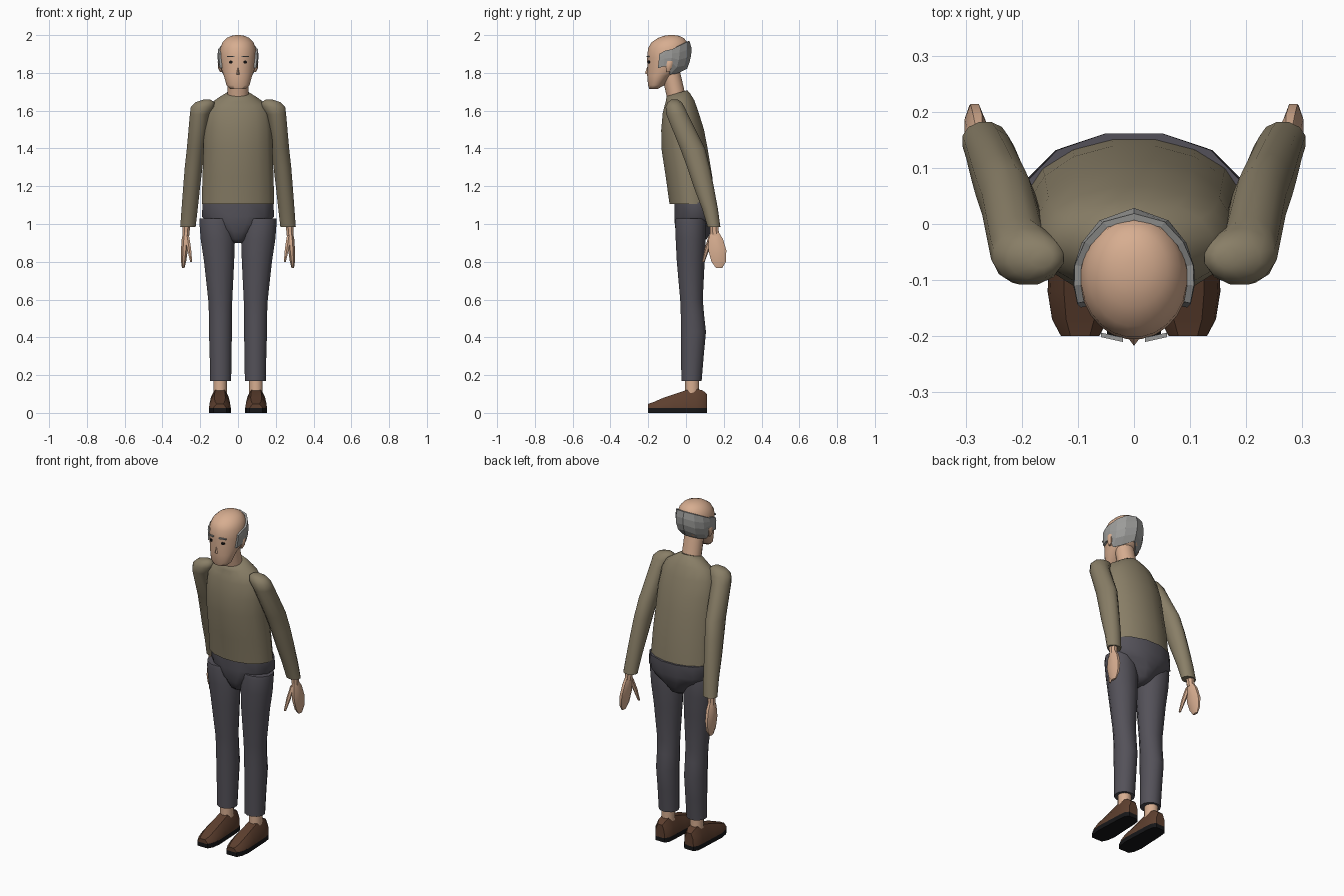
import bpy, bmesh
from math import sin, cos, radians, pi
from mathutils import Vector

if "Cube" in bpy.data.objects:
    bpy.data.objects.remove(bpy.data.objects["Cube"])


def material(name, rgb):
    m = bpy.data.materials.new(name)
    m.use_nodes = True
    m.diffuse_color = (*rgb, 1)
    m.node_tree.nodes["Principled BSDF"].inputs["Base Color"].default_value = (*rgb, 1)
    return m


SKIN = material("skin", (0.68, 0.42, 0.28))
KNIT = material("olive knit", (0.25, 0.21, 0.135))
CLOTH = material("grey trousers", (0.088, 0.083, 0.1))
LEATHER = material("brown leather", (0.11, 0.05, 0.028))
RUBBER = material("black sole", (0.008, 0.008, 0.009))
HAIR = material("grey hair", (0.33, 0.33, 0.32))
EYE = material("black eye", (0.006, 0.005, 0.005))


def skin(name, rings, mat, closed=True, smooth=40):
    """Bridge a list of equal point rings; closed rings also get end caps."""
    bm = bmesh.new()
    rows = [[bm.verts.new(p) for p in ring] for ring in rings]
    n = len(rows[0])
    for a, b in zip(rows, rows[1:]):
        for i in range(n if closed else n - 1):
            j = (i + 1) % n
            bm.faces.new((a[i], a[j], b[j], b[i]))
    if closed:
        bm.faces.new(rows[0][::-1])
        bm.faces.new(rows[-1])
    bmesh.ops.recalc_face_normals(bm, faces=bm.faces)
    mesh = bpy.data.meshes.new(name)
    bm.to_mesh(mesh)
    bm.free()
    mesh.materials.append(mat)
    ob = bpy.data.objects.new(name, mesh)
    bpy.context.collection.objects.link(ob)
    if smooth:
        bpy.ops.object.select_all(action='DESELECT')
        ob.select_set(True)
        bpy.context.view_layer.objects.active = ob
        bpy.ops.object.shade_smooth_by_angle(angle=radians(smooth))
    return ob


def oval(x, y, z, rx, ry, tilt=0, n=12):
    """Horizontal oval ring; tilt raises its back edge."""
    ring = []
    for i in range(n):
        a = 2 * pi * (i + 0.5) / n
        dy = ry * sin(a) * 1.03
        ring.append((x + rx * cos(a) * 1.03, y + dy, z + tilt * dy))
    return ring


def centred(name, rows, mat, n=12, tilts=None, **kw):
    tilts = tilts or {}
    return skin(name, [oval(0, y, z, rx, ry, tilts.get(z, 0), n)
                       for z, y, rx, ry in rows], mat, **kw)


def limb(name, s, rows, mat, n=12, **kw):
    return skin(name, [oval(s * x, y, z, rx, ry, 0, n)
                       for z, x, y, rx, ry in rows], mat, **kw)


# Torso, pelvis and neck
centred("sweater", [(1.105, .032, .19, .118), (1.25, .016, .186, .122), (1.4, -.008, .181, .121),
                    (1.5, -.018, .178, .112), (1.59, -.028, .165, .094), (1.64, -.035, .138, .078),
                    (1.67, -.042, .095, .064), (1.692, -.048, .06, .054)],
        KNIT, 16, {1.64: .2, 1.67: .3, 1.692: .3}, smooth=60)
centred("pelvis", [(1.115, .05, .188, .112), (1.04, .05, .192, .112), (1.0, .045, .155, .105),
                   (.96, .04, .09, .095), (.92, .035, .055, .075), (.9, .03, .03, .045)], CLOTH, smooth=60)
centred("neck", [(1.66, -.048, .055, .05), (1.72, -.062, .054, .05), (1.84, -.09, .054, .05)],
        SKIN, 16)

# Head
HEAD = [(1.715, -.172, .04, .022), (1.735, -.158, .06, .042), (1.785, -.138, .073, .066),
        (1.82, -.108, .086, .095), (1.88, -.097, .094, .106), (1.93, -.094, .092, .105),
        (1.962, -.087, .08, .093), (1.985, -.08, .058, .066), (1.996, -.077, .034, .04),
        (2.0, -.076, .012, .014)]
centred("head", HEAD, SKIN, 24, smooth=70)


def head_at(z):
    for a, b in zip(HEAD, HEAD[1:]):
        if a[0] <= z <= b[0]:
            return Vector(a).lerp(Vector(b), (z - a[0]) / (b[0] - a[0]))


# Horseshoe of faceted hair round the back of the skull
LOW = {0: 1.825, 35: 1.8, 60: 1.795, 80: 1.835, 97: 1.835, 112: 1.825}
TOP = {0: 1.968, 35: 1.962, 60: 1.945, 80: 1.925, 97: 1.918, 112: 1.9}
columns = []
for d in [-a for a in sorted(LOW, reverse=True) if a] + sorted(LOW):
    column = []
    for k in range(5):
        z = LOW[abs(d)] + (TOP[abs(d)] - LOW[abs(d)]) * k / 4
        _, y, rx, ry = head_at(z)
        column.append((sin(radians(d)) * (rx + .009), y + cos(radians(d)) * (ry + .012), z))
    columns.append(column)
hair = skin("hair", columns, HAIR, closed=False, smooth=0)
shell = hair.modifiers.new("thickness", 'SOLIDIFY')
shell.thickness = .012
shell.offset = 0

# Nose wedge
skin("nose", [[(-.013, -.2, 1.79), (.013, -.2, 1.79), (0, -.217, 1.797)],
              [(-.004, -.2, 1.83), (.004, -.2, 1.83), (0, -.206, 1.83)]], SKIN, smooth=0)


def plate(name, x, y, z, w, h, slope, mat, n):
    """Thin upright plate facing forward, turned back along the brow."""
    def ring(dy):
        out = []
        for i in range(n):
            a = 2 * pi * (i + .5) / n
            px = x + w * cos(a)
            out.append((px, y + dy + slope * (px - x), z + h * sin(a)))
        return out
    skin(name, [ring(-.004), ring(.004)], mat, smooth=0)


# Shoe stations from toe to heel: y, half width, height
SHOE = [(-.2, .034, .048), (-.17, .05, .058), (-.12, .058, .08), (-.06, .055, .1),
        (0, .052, .12), (.05, .05, .13), (.09, .045, .118), (.11, .03, .1)]

for s, side in ((1, "left"), (-1, "right")):
    # Face
    plate(side + "_eye", s * .038, -.196, 1.857, .011, .008, s * .3, EYE, 8)
    plate(side + "_eyebrow", s * .039, -.202, 1.887, .028, .005, s * .22, HAIR, 4)
    limb(side + "_ear", s, [(1.805, .09, -.095, .006, .008), (1.825, .096, -.092, .01, .016),
                            (1.86, .098, -.088, .01, .02), (1.872, .095, -.088, .006, .012)], SKIN, 8)

    # Arm, wrist and hand
    limb(side + "_sleeve", s, [(1.658, .165, -.06, .02, .018), (1.645, .175, -.06, .05, .037),
                               (1.62, .188, -.058, .062, .05), (1.58, .203, -.047, .052, .058),
                               (1.4, .223, .035, .048, .066), (1.3, .235, .066, .047, .06),
                               (1.2, .245, .093, .045, .054), (1.08, .256, .127, .043, .042),
                               (.985, .265, .148, .041, .034)], KNIT, smooth=60)
    limb(side + "_wrist", s, [(1.0, .273, .148, .022, .024), (.94, .276, .152, .019, .024)], SKIN, 8)
    limb(side + "_hand", s, [(.96, .276, .15, .015, .022), (.92, .279, .158, .02, .04),
                             (.86, .284, .166, .019, .05), (.8, .288, .173, .014, .04),
                             (.768, .29, .175, .007, .018)], SKIN, 8, smooth=50)
    limb(side + "_thumb", s, [(.94, .27, .135, .012, .014), (.87, .259, .112, .012, .013),
                              (.8, .248, .092, .006, .007)], SKIN, 6)

    # Leg and ankle
    limb(side + "_trouser_leg", s, [(1.03, .115, .024, .088, .078), (1.01, .115, .024, .09, .082),
                                    (.92, .107, .025, .091, .08), (.8, .1, .025, .08, .074),
                                    (.6, .094, .029, .064, .06), (.52, .093, .034, .061, .062),
                                    (.43, .093, .039, .061, .067), (.3, .092, .034, .058, .06),
                                    (.17, .092, .029, .056, .054)], CLOTH, smooth=60)
    limb(side + "_ankle", s, [(.1, .095, .032, .036, .038), (.19, .095, .032, .036, .038)], SKIN)

    # Shoe upper and sole
    cx = s * .096
    skin(side + "_shoe", [[(cx - w, y, .025), (cx - w * .93, y, h * .65), (cx - w * .5, y, h),
                           (cx + w * .5, y, h), (cx + w * .93, y, h * .65), (cx + w, y, .025)]
                          for y, w, h in SHOE], LEATHER)
    skin(side + "_sole", [[(cx - w, y, 0), (cx - w, y, .027), (cx + w, y, .027), (cx + w, y, 0)]
                          for y, w, h in SHOE], RUBBER)
